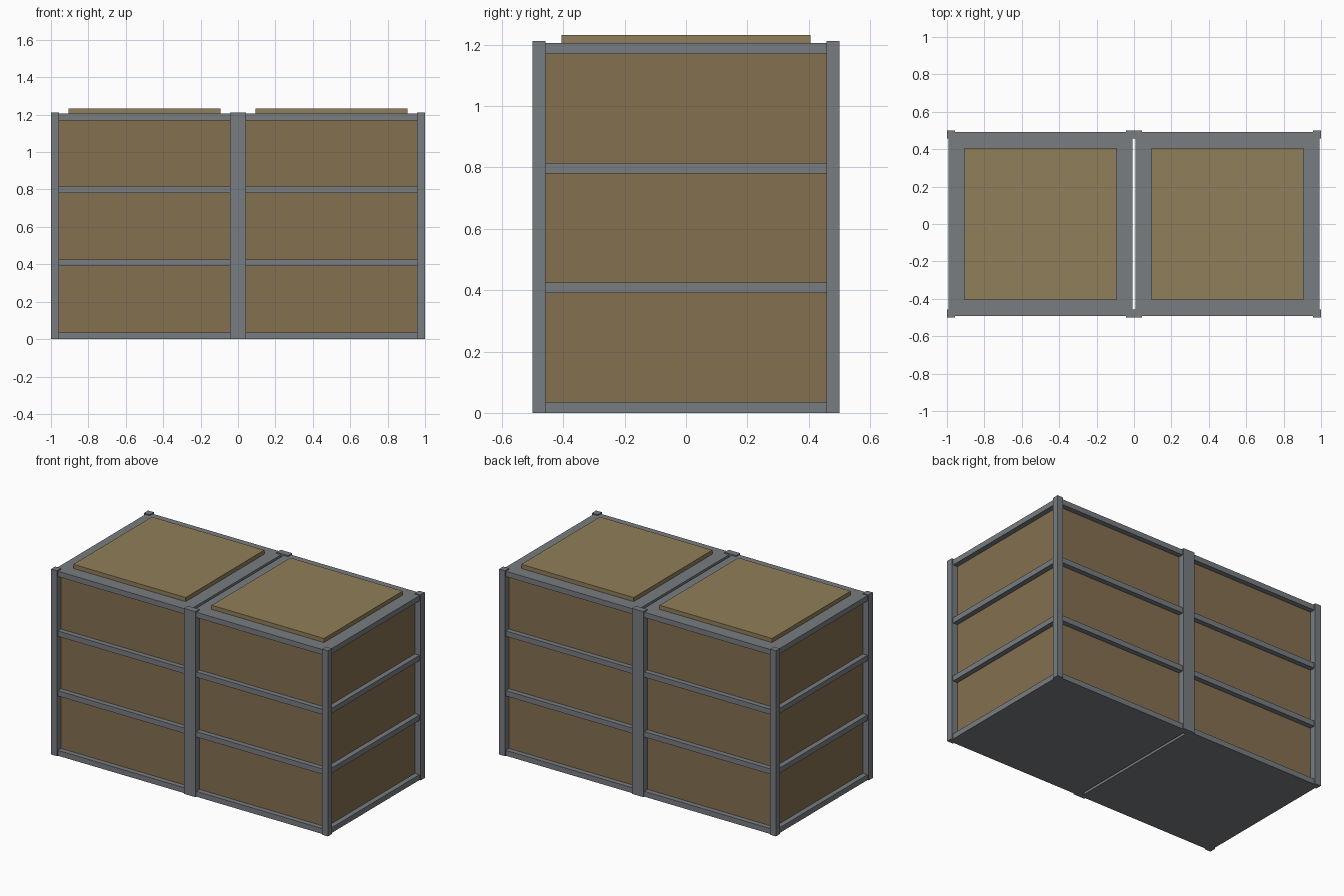
import bpy

if "Cube" in bpy.data.objects:
    bpy.data.objects.remove(bpy.data.objects["Cube"])


def material(name, rgb):
    m = bpy.data.materials.new(name)
    m.diffuse_color = (*rgb, 1)
    m.use_nodes = True
    m.node_tree.nodes["Principled BSDF"].inputs["Base Color"].default_value = m.diffuse_color
    return m


STEEL = material("steel", (0.19, 0.205, 0.22))
WOOD = material("wood", (0.23, 0.16, 0.08))
LID = material("lid_wood", (0.28, 0.21, 0.10))


def box(name, x, y, z0, z1, w, d, mat):
    bpy.ops.mesh.primitive_cube_add(size=1, location=(x, y, (z0 + z1) / 2))
    o = bpy.context.object
    o.name = name
    o.scale = (w, d, z1 - z0)
    bpy.ops.object.transform_apply(location=False, rotation=False, scale=True)
    o.data.materials.append(mat)
    return o


POST = 0.042
POST_H = 1.212
RAIL = 0.035
STEP = 0.39

for side, cx in (("left", -0.5), ("right", 0.5)):
    # Wooden crate body, recessed behind the frame
    box(f"{side}_body", cx, 0, 0.002, 1.19, 0.916, 0.916, WOOD)

    # Four horizontal frame layers
    for i in range(4):
        z = i * STEP
        box(f"{side}_frame_{i + 1}", cx, 0, z, z + RAIL, 0.982, 0.982, STEEL)

    # Corner posts
    off = 0.5 - POST / 2
    for sx in (-1, 1):
        for sy in (-1, 1):
            box(f"{side}_post", cx + sx * off, sy * off, 0, POST_H, POST, POST, STEEL)

    # Raised lid
    box(f"{side}_lid", cx, 0, 1.2, 1.232, 0.812, 0.812, LID)
